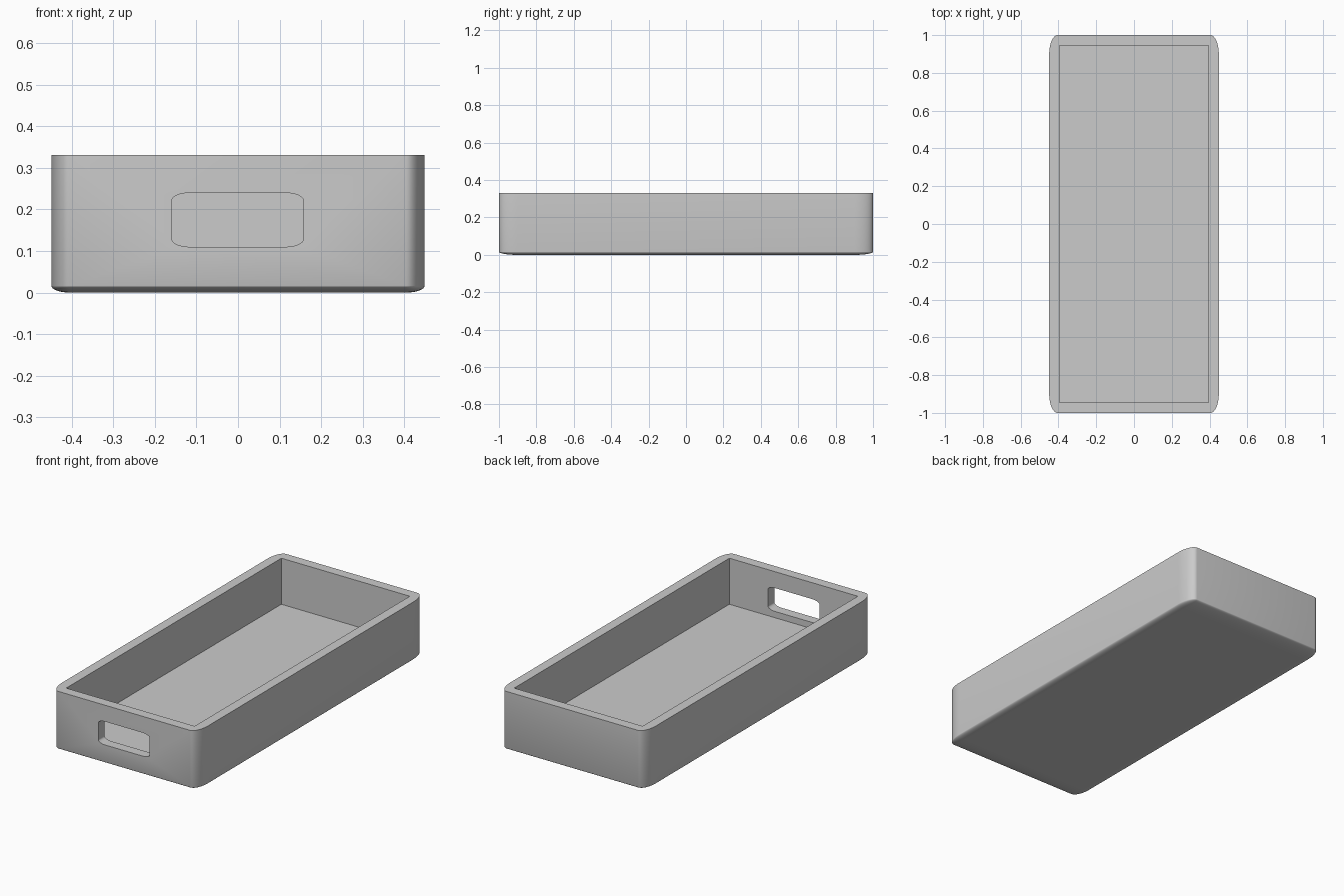
import bpy, bmesh, math
from mathutils import Vector

if "Cube" in bpy.data.objects:
    bpy.data.objects.remove(bpy.data.objects["Cube"])

# One grey for the whole tray
grey = bpy.data.materials.new("light grey")
grey.use_nodes = True
grey.diffuse_color = (0.6, 0.6, 0.6, 1)
grey.node_tree.nodes["Principled BSDF"].inputs["Base Color"].default_value = (0.6, 0.6, 0.6, 1)


def block(name, low, high, rounded=None, radius=0.05, segments=12):
    """Unit cube with chosen edges rounded, then stretched between two corners."""
    low, high = Vector(low), Vector(high)
    bm = bmesh.new()
    bmesh.ops.create_cube(bm, size=1)
    if rounded:
        edges = [e for e in bm.edges if rounded(e)]
        bmesh.ops.bevel(bm, geom=edges, offset=radius, segments=segments,
                        profile=0.5, affect='EDGES')
    bmesh.ops.scale(bm, vec=high - low, verts=bm.verts)
    bmesh.ops.translate(bm, vec=(low + high) / 2, verts=bm.verts)
    mesh = bpy.data.meshes.new(name)
    bm.to_mesh(mesh)
    bm.free()
    mesh.materials.append(grey)
    obj = bpy.data.objects.new(name, mesh)
    bpy.context.collection.objects.link(obj)
    return obj


def not_rim(edge):
    return any(v.co.z < 0 for v in edge.verts)


def along_y(edge):
    a, b = edge.verts
    return abs(a.co.y - b.co.y) > 0.5


# Outer body: rounded uprights and underside, sharp rim
tray = block("tray", (-0.449, -1, 0), (0.449, 1, 0.331), not_rim)

# Hollow inside, and the grip opening through the front wall only
cutters = [
    block("cavity", (-0.395, -0.945, 0.075), (0.395, 0.945, 0.5)),
    block("grip_opening", (-0.159, -1.1, 0.11), (0.157, -0.8, 0.24),
          along_y, radius=0.14, segments=8),
]
bpy.context.view_layer.objects.active = tray
for cutter in cutters:
    cutter.hide_render = True
    cut = tray.modifiers.new(cutter.name, 'BOOLEAN')
    cut.operation = 'DIFFERENCE'
    cut.solver = 'EXACT'
    cut.object = cutter
    bpy.ops.object.modifier_apply(modifier=cut.name)
    bpy.data.objects.remove(cutter)

# Smooth curves with crisp edges
bpy.ops.object.select_all(action='DESELECT')
tray.select_set(True)
bpy.ops.object.shade_smooth_by_angle(angle=math.radians(40))
